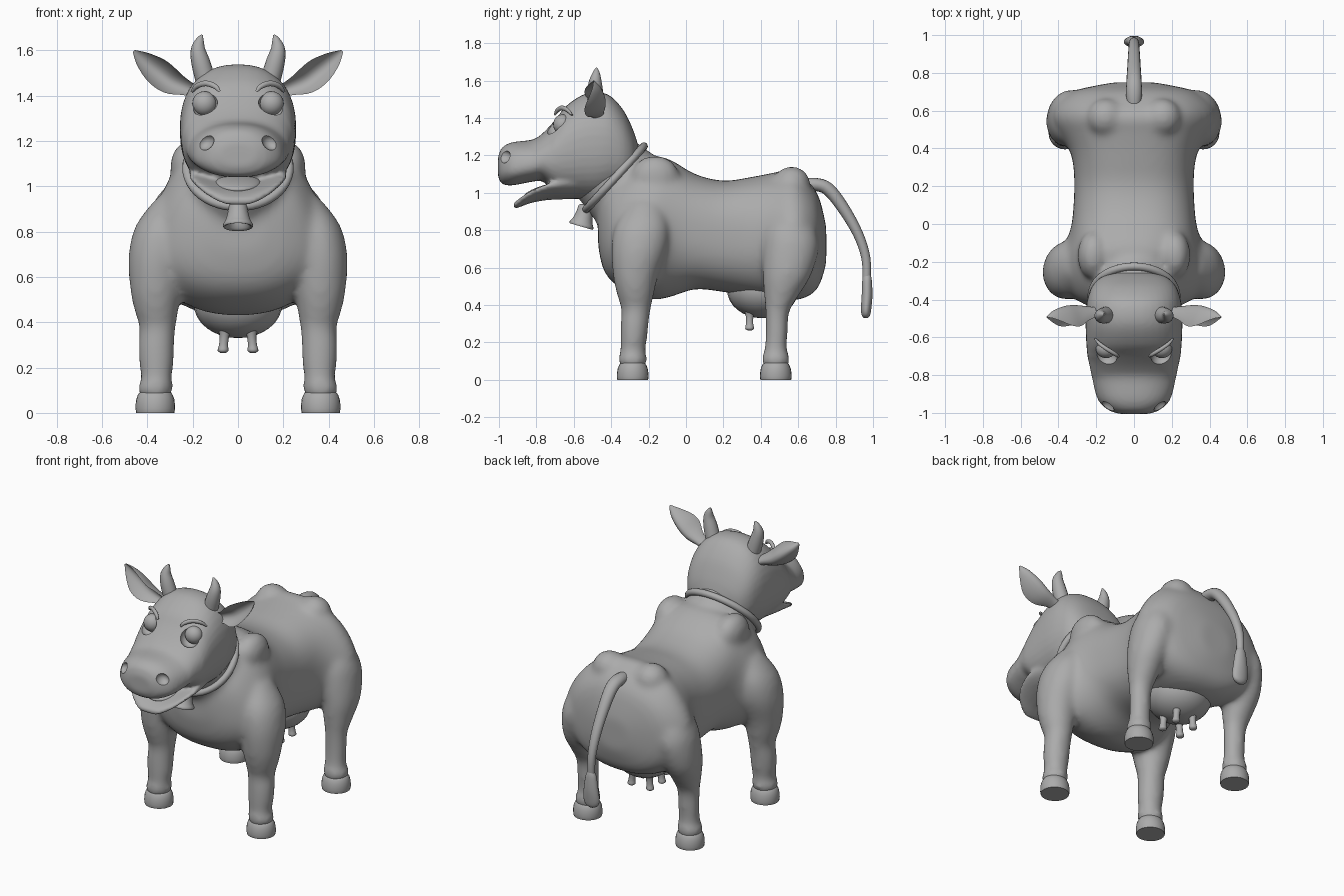
import bpy, bmesh, math
from mathutils import Vector

grey = bpy.data.materials.new("plain_grey")
grey.diffuse_color = (0.41, 0.41, 0.41, 1)
X, Y, Z = Vector((1, 0, 0)), Vector((0, 1, 0)), Vector((0, 0, 1))


def select(objs):
    bpy.ops.object.select_all(action='DESELECT')
    for o in objs:
        o.select_set(True)
    bpy.context.view_layer.objects.active = objs[0]


def bake(o):
    select([o])
    bpy.ops.object.convert(target='MESH')
    return o


def finish(o, mirror=False):
    if mirror:
        m = o.modifiers.new("mirror", 'MIRROR')
        m.use_mirror_merge = False
        bake(o)
    o.data.materials.clear()
    o.data.materials.append(grey)
    select([o])
    bpy.ops.object.shade_smooth_by_angle(angle=math.radians(50))
    return o


def spline(a, b, c, d, t):
    return 0.5 * (2*b + (c-a)*t + (2*a-5*b+4*c-d)*t*t + (3*b-a-3*c+d)*t**3)


def loft(name, rings, u=X, v=None, n=24, power=2.0, steps=4, mirror=False, shape=None):
    """Skin rings (x, y, z, radius_u, radius_v), rounded between stations."""
    k = len(rings)
    st = []
    for i in range(k - 1):
        q = [rings[max(0, min(k - 1, i + j))] for j in (-1, 0, 1, 2)]
        for s in range(steps):
            st.append([spline(*w, s / steps) for w in zip(*q)])
    st.append(list(rings[-1]))
    bm = bmesh.new()
    loops = []
    for i, r in enumerate(st):
        c = Vector(r[:3])
        t = Vector(st[min(i + 1, len(st) - 1)][:3]) - Vector(st[max(i - 1, 0)][:3])
        w = v or t.cross(u).normalized()
        loop = []
        for j in range(n):
            a = 2 * math.pi * j / n
            ca, sa = math.cos(a), math.sin(a)
            p = c + u * r[3] * math.copysign(abs(ca) ** (2 / power), ca) \
                  + w * r[4] * math.copysign(abs(sa) ** (2 / power), sa)
            loop.append(bm.verts.new(shape(p, c) if shape else p))
        loops.append(loop)
    for a, b in zip(loops, loops[1:]):
        for j in range(n):
            bm.faces.new((a[j], a[(j + 1) % n], b[(j + 1) % n], b[j]))
    bm.faces.new(loops[0])
    bm.faces.new(loops[-1])
    bmesh.ops.recalc_face_normals(bm, faces=bm.faces)
    me = bpy.data.meshes.new(name)
    bm.to_mesh(me)
    bm.free()
    o = bpy.data.objects.new(name, me)
    bpy.context.collection.objects.link(o)
    return finish(o, mirror)


def ball(name, loc, size, mirror=False, rot=(0, 0, 0)):
    bpy.ops.mesh.primitive_uv_sphere_add(segments=24, ring_count=16, location=loc, rotation=rot)
    o = bpy.context.object
    o.name, o.scale = name, size
    bpy.ops.object.transform_apply(location=True, rotation=True, scale=True)
    return finish(o, mirror)


def fuse(name, parts, voxel, smooth):
    select(parts)
    bpy.ops.object.join()
    o = bpy.context.object
    o.name = name
    m = o.modifiers.new("remesh", 'REMESH')
    m.mode, m.voxel_size = 'VOXEL', voxel
    m = o.modifiers.new("smooth", 'SMOOTH')
    m.factor, m.iterations = 0.5, smooth
    return finish(bake(o))


def span(rows):
    """Rows (y, bottom, top, half_width) to rings along y."""
    return [(0, y, (b + t) / 2, w, (t - b) / 2) for y, b, t, w in rows]


# Body: trunk with swelling shoulders and hips, neck and legs fused into one skin
def swell(p, c):
    side = math.copysign(min(1, abs(p.x) / .25), p.x)
    for y, z, wy, wz, size in ((-.25, .70, .15, .22, .12), (.57, .74, .14, .24, .10)):
        p.x += side * size * math.exp(-((p.y - y) / wy) ** 2 - ((p.z - z) / wz) ** 2)
    return p


trunk = loft("trunk", span([
    (-.47, .72, .92, .11), (-.445, .60, 1.0, .20), (-.39, .52, 1.08, .275),
    (-.28, .455, 1.16, .315), (-.17, .43, 1.195, .33), (-.08, .445, 1.175, .327),
    (.05, .485, 1.10, .322), (.20, .47, 1.065, .316), (.35, .445, 1.085, .32),
    (.48, .425, 1.11, .33), (.57, .425, 1.125, .34), (.65, .445, 1.065, .325),
    (.71, .50, .98, .265), (.75, .62, .82, .10)]), v=Z, power=2.5, n=48, shape=swell)
neck = loft("neck", [(0, -.50, 1.19, .20, .20), (0, -.38, 1.08, .215, .225),
                     (0, -.25, .95, .25, .25)], n=32)
blades = ball("blades", (.215, -.165, 1.085), (.085, .13, .115), True)
hips = ball("hips", (.15, .565, 1.05), (.10, .10, .092), True)
front_legs = loft("front_legs", [
    (.30, -.22, .95, .06, .08), (.34, -.235, .83, .11, .14),
    (.358, -.25, .70, .125, .15), (.362, -.27, .55, .115, .12), (.36, -.27, .45, .097, .098),
    (.355, -.268, .38, .081, .080), (.36, -.275, .30, .080, .076), (.36, -.28, .22, .077, .073),
    (.36, -.285, .15, .068, .068), (.365, -.285, .11, .08, .08), (.365, -.285, .06, .06, .06)],
    v=Y, mirror=True)
hind_legs = loft("hind_legs", [
    (.28, .56, .92, .07, .09), (.32, .56, .80, .11, .135), (.337, .56, .70, .12, .15),
    (.36, .54, .56, .105, .13), (.36, .51, .45, .086, .094), (.36, .488, .36, .069, .064),
    (.36, .485, .25, .065, .060), (.36, .48, .16, .064, .062),
    (.365, .48, .11, .078, .078), (.365, .48, .06, .06, .06)], v=Y, mirror=True)
fuse("body", [trunk, neck, blades, hips, front_legs, hind_legs], .016, 16)

# Hooves
for label, y in (("front_hooves", -.285), ("hind_hooves", .48)):
    loft(label, [(.365, y, 0, .084, .082), (.365, y, .02, .087, .085), (.365, y, .06, .084, .08),
                 (.365, y, .09, .07, .066), (.365, y, .10, .05, .05)], v=Y, mirror=True, steps=2)


# Head: skull and muzzle, narrower across the top of the nose
def nose_taper(p, c):
    k = max(0, min(1, (-.70 - p.y) / .12)) * max(0, min(1, (p.z - 1.10) / .18))
    p.x *= 1 - .18 * k
    return p


# Lower jaw with corners curling up into a smile
def smile(p, c):
    p.z += 1.1 * p.x * p.x
    return p


skull = loft("skull", span([
    (-1.005, 1.09, 1.19, .08), (-.985, 1.05, 1.24, .14), (-.93, 1.04, 1.27, .20),
    (-.82, 1.06, 1.285, .235), (-.765, 1.06, 1.32, .243), (-.70, 1.00, 1.39, .247),
    (-.64, .975, 1.465, .252), (-.55, .965, 1.525, .256), (-.47, .965, 1.538, .256),
    (-.40, .985, 1.515, .247), (-.33, 1.015, 1.435, .222), (-.28, 1.07, 1.33, .17),
    (-.255, 1.15, 1.25, .08)]), v=Z, power=2.3, n=40, shape=nose_taper)
jaw = loft("lower_jaw", span([
    (-.56, .97, 1.10, .20), (-.66, .965, 1.05, .215), (-.75, .96, 1.015, .21),
    (-.83, .945, .99, .18), (-.885, .925, .968, .13), (-.922, .912, .945, .065)]),
    v=Z, power=2.8, shape=smile)
head = fuse("head", [skull, jaw], .011, 4)

# Eye sockets and nostrils cut into the head
cutters = [ball("socket_cutter", (.148, -.705, 1.365), (.058, .055, .062), True),
           ball("nostril_cutter", (.145, -.98, 1.195), (.042, .045, .034), True, (0, .6, 0))]
for c in cutters:
    c.hide_render = True
    m = head.modifiers.new("cut", 'BOOLEAN')
    m.operation, m.object, m.solver = 'DIFFERENCE', c, 'EXACT'
bake(head)
for c in cutters:
    bpy.data.objects.remove(c)
finish(head)

# Eyes and brows
ball("eyes", (.148, -.66, 1.365), (.054, .05, .054), True)
loft("brows", [(.082, -.70, 1.418, .006, .006), (.10, -.688, 1.44, .012, .012),
               (.14, -.664, 1.454, .013, .013), (.18, -.636, 1.443, .012, .012),
               (.205, -.61, 1.416, .006, .006)], u=Y, n=10, mirror=True)
ball("tongue", (0, -.76, 1.015), (.10, .11, .025), rot=(.3, 0, 0))

# Horns
loft("horns", [(.14, -.48, 1.46, .045, .045), (.163, -.485, 1.54, .042, .042),
               (.176, -.485, 1.60, .033, .033), (.168, -.48, 1.645, .018, .018),
               (.158, -.478, 1.668, .004, .004)], u=Y, n=16, mirror=True)


# Ears: leaf shapes with a hollow front and forward-curling rims
def cup(p, c):
    back = p.y - c.y
    across = (p.x - c.x) ** 2 + (p.z - c.z) ** 2
    p.y = c.y + (back if back > 0 else -back * .3) - 15 * across
    return p


loft("ears", [(.17, -.47, 1.41, .03, .025), (.23, -.48, 1.435, .042, .035),
              (.30, -.485, 1.465, .055, .058), (.36, -.485, 1.51, .052, .06),
              (.42, -.49, 1.56, .035, .037), (.46, -.495, 1.597, .006, .006)],
     u=Y, n=24, mirror=True, shape=cup)

# Collar and bell
bpy.ops.mesh.primitive_torus_add(major_segments=48, minor_segments=12, major_radius=.225,
                                 minor_radius=.021, location=(0, -.38, 1.08),
                                 rotation=(math.radians(47.5), 0, 0))
collar = bpy.context.object
collar.name = "collar"
collar.scale.y = 1.02
finish(collar)
loft("bell", [(0, -.535, .935, .02, .02), (0, -.537, .925, .038, .038), (0, -.543, .89, .044, .044),
              (0, -.553, .85, .055, .055), (0, -.558, .832, .066, .066), (0, -.561, .82, .064, .064),
              (0, -.559, .828, .05, .05), (0, -.553, .86, .04, .04)],
     v=Vector((0, .96, -.28)), steps=2)

# Udder and teats
ball("udder", (0, .41, .48), (.195, .19, .15))
for label, y in (("front_teats", .34), ("rear_teats", .46)):
    loft(label, [(.06, y, .38, .03, .03), (.06, y, .34, .021, .021), (.064, y, .30, .02, .02),
                 (.066, y, .275, .024, .024), (.066, y, .265, .012, .012)],
         v=Y, n=14, mirror=True, steps=3)

# Tail and tuft
loft("tail", [(0, .62, 1.04, .035, .035), (0, .69, 1.045, .042, .035), (0, .76, 1.02, .04, .035),
              (0, .84, .92, .035, .032), (0, .92, .78, .03, .027), (0, .962, .65, .025, .024),
              (0, .965, .53, .022, .022)], n=16)
loft("tail_tuft", [(0, .968, .56, .02, .02), (0, .968, .53, .035, .026), (0, .968, .45, .048, .029),
                   (0, .963, .38, .054, .028), (0, .962, .345, .042, .022), (0, .962, .33, .015, .01)],
     v=Y, n=18)
